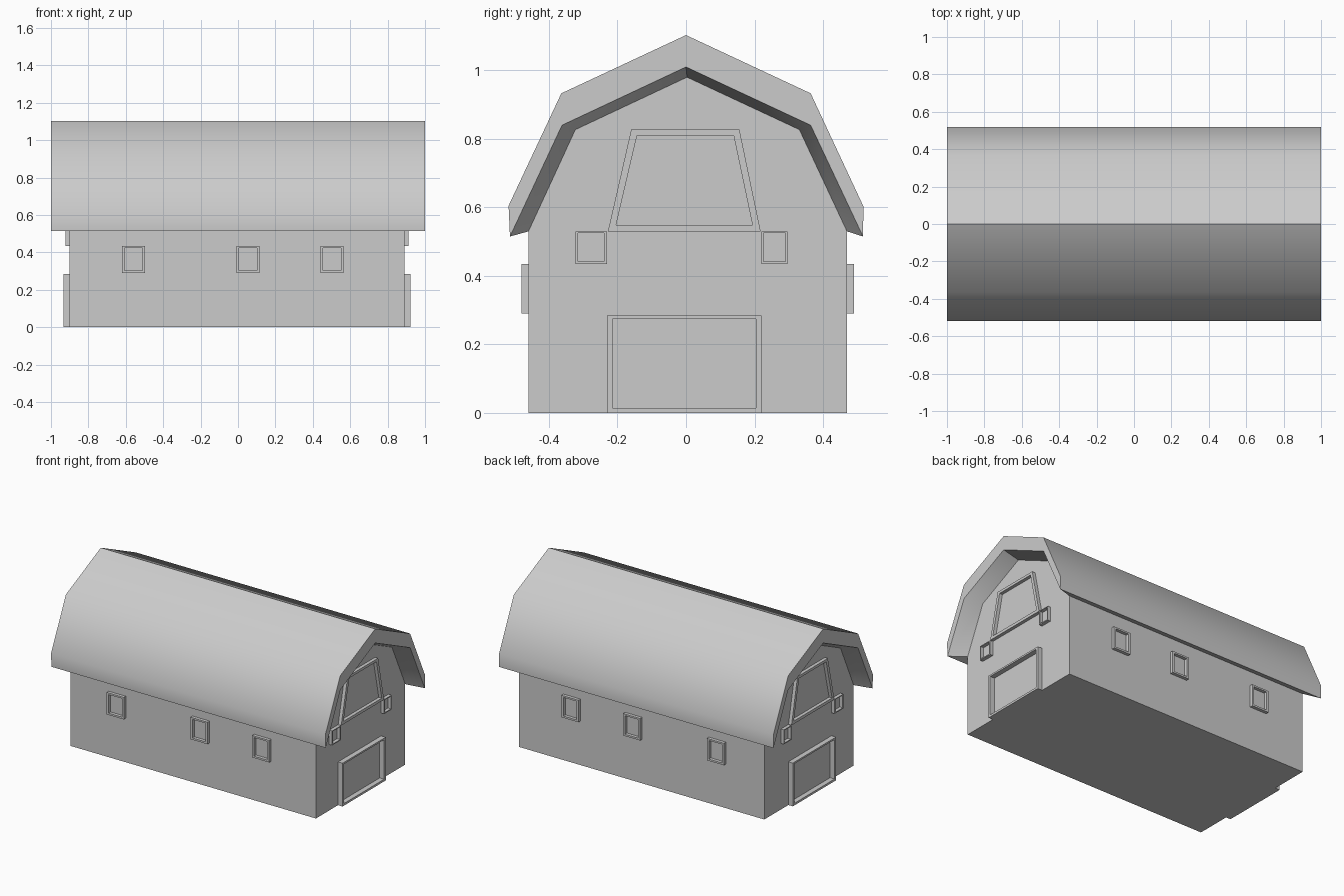
import bpy, bmesh

if "Cube" in bpy.data.objects:
    bpy.data.objects.remove(bpy.data.objects["Cube"])

X0, X1 = -0.90, 0.89      # gable wall planes
Y0, Y1 = -0.46, 0.47      # side wall planes


def finish(name, bm, hidden=(), smooth=None):
    bmesh.ops.recalc_face_normals(bm, faces=bm.faces)
    if hidden:
        bmesh.ops.delete(bm, geom=list(hidden), context='FACES')
    me = bpy.data.meshes.new(name)
    bm.to_mesh(me)
    bm.free()
    ob = bpy.data.objects.new(name, me)
    bpy.context.collection.objects.link(ob)
    if smooth:
        bpy.ops.object.select_all(action='DESELECT')
        ob.select_set(True)
        bpy.context.view_layer.objects.active = ob
        bpy.ops.object.shade_smooth_by_angle(angle=smooth)
    return ob


def ring(bm, profile, x):
    return [bm.verts.new((x, y, z)) for y, z in profile]


# gambrel profiles, left eave to right eave
outer = [(-0.518, 0.605), (-0.364, 0.933), (0, 1.103), (0.364, 0.933), (0.518, 0.603)]
rim = [(-0.514, 0.515), (-0.362, 0.84), (0, 1.01), (0.364, 0.84), (0.517, 0.515)]
gable = [(Y0, 0.53), (-0.323, 0.827), (0.003, 0.98), (0.331, 0.827), (Y1, 0.53)]

# walls: gambrel prism without the part covered by the roof
bm = bmesh.new()
section = [(Y0, 0)] + gable + [(Y1, 0)]
a, b = ring(bm, section, X0), ring(bm, section, X1)
bm.faces.new(a)
bm.faces.new(b)
hidden = []
for i in range(7):
    j = (i + 1) % 7
    f = bm.faces.new((a[i], a[j], b[j], b[i]))
    if 1 <= i <= 4:
        hidden.append(f)
finish("barn_walls", bm, hidden)

# roof: thick shell with soffits sloping in to the gable walls
bm = bmesh.new()
rings = [ring(bm, p, x) for p, x in
         ((gable, X0), (rim, -1), (outer, -1), (outer, 1), (rim, 1), (gable, X1))]
hidden = []
for k in range(6):
    r, s = rings[k], rings[(k + 1) % 6]
    for i in range(4):
        f = bm.faces.new((r[i], r[i + 1], s[i + 1], s[i]))
        if k == 5:
            hidden.append(f)
for e in (0, 4):
    bm.faces.new([rings[k][e] for k in (1, 2, 3, 4)])   # eave edge
    bm.faces.new([rings[k][e] for k in (0, 1, 4, 5)])   # eave underside
finish("gambrel_roof", bm, hidden, smooth=0.79)


# raised trim frame: 2D outlines placed on a wall, extruded outwards
def frame(name, out, inn, place, depth):
    bm = bmesh.new()
    loops = [[bm.verts.new(place(u, v, d)) for u, v in pts]
             for pts, d in ((out, 0), (out, depth), (inn, depth), (inn, 0))]
    n = len(out)
    for k in range(4):
        r, s = loops[k], loops[(k + 1) % 4]
        for i in range(n):
            j = (i + 1) % n
            bm.faces.new((r[i], r[j], s[j], s[i]))
    return finish(name, bm)


def rect(u0, u1, v0, v1):
    return [(u0, v0), (u1, v0), (u1, v1), (u0, v1)]


# side windows, same on both long walls
for side, y, sg in (("front", Y0, -1), ("back", Y1, 1)):
    for n, x in enumerate((-0.558, 0.053, 0.502)):
        frame(f"{side}_window_{n + 1}",
              rect(x - 0.062, x + 0.062, 0.29, 0.435),
              rect(x - 0.048, x + 0.048, 0.302, 0.424),
              lambda u, v, d: (u, y + sg * d, v), 0.021)

# gable doors, loft hatches and small windows on both ends
for side, x, sg in (("left", X0, -1), ("right", X1, 1)):
    def place(u, v, d):
        return (x + sg * d, u, v)
    frame(f"{side}_door_frame", rect(-0.23, 0.22, 0, 0.285),
          rect(-0.215, 0.204, 0.014, 0.274), place, 0.033)
    frame(f"{side}_loft_frame",
          [(-0.228, 0.53), (0.218, 0.53), (0.156, 0.827), (-0.16, 0.827)],
          [(-0.204, 0.549), (0.194, 0.549), (0.139, 0.81), (-0.143, 0.81)],
          place, 0.022)
    frame(f"{side}_gable_window_1", rect(-0.322, -0.23, 0.435, 0.53),
          rect(-0.315, -0.239, 0.442, 0.525), place, 0.022)
    frame(f"{side}_gable_window_2", rect(0.22, 0.297, 0.435, 0.53),
          rect(0.226, 0.29, 0.442, 0.525), place, 0.022)
